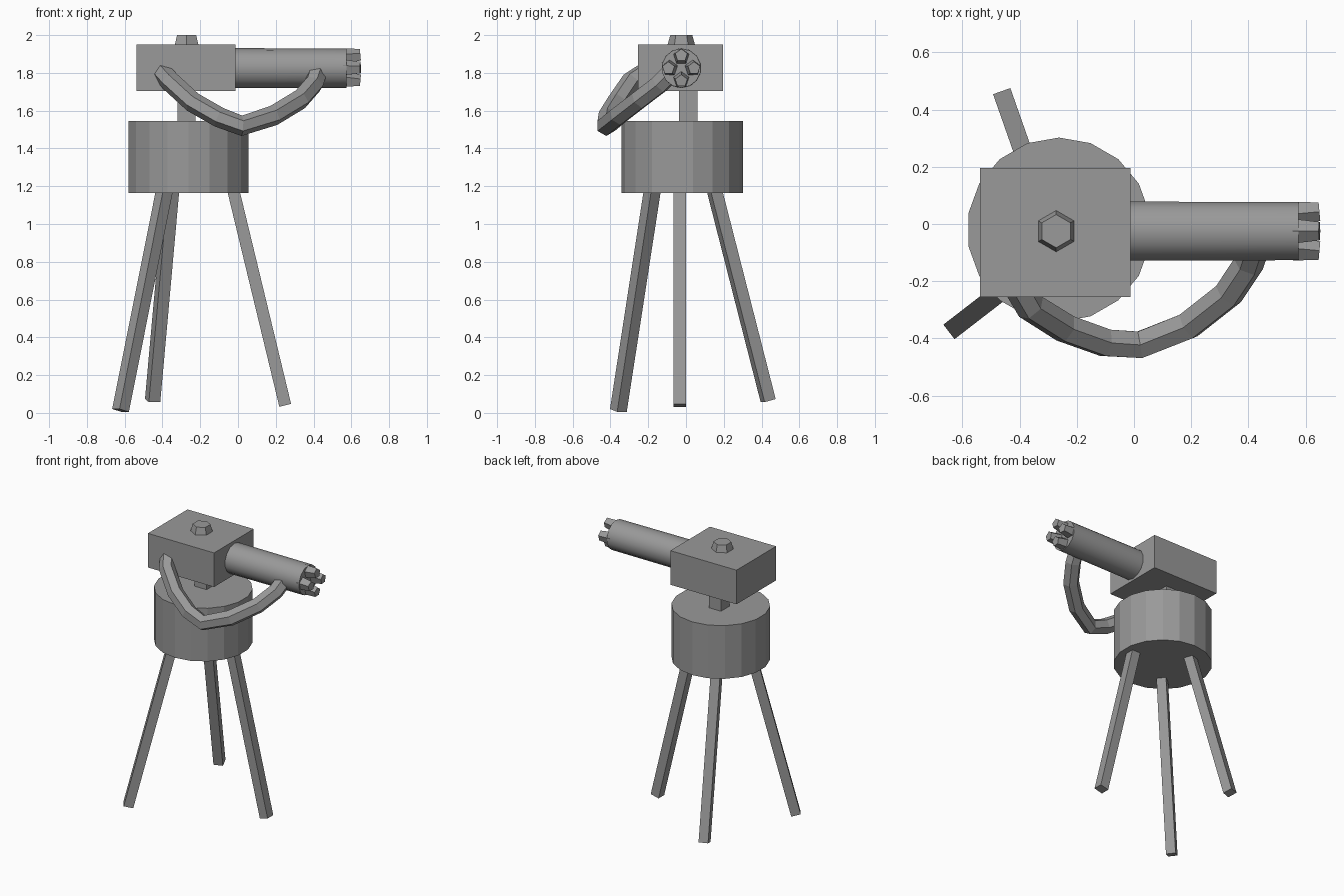
import bpy
import math
from mathutils import Vector, Matrix

cube = bpy.data.objects.get("Cube")
if cube:
    bpy.data.objects.remove(cube, do_unlink=True)

GREY = (0.32, 0.32, 0.32, 1)
metal = bpy.data.materials.new("plain grey")
metal.use_nodes = True
metal.diffuse_color = GREY
metal.node_tree.nodes["Principled BSDF"].inputs["Base Color"].default_value = GREY


def finish(name):
    obj = bpy.context.object
    obj.name = name
    obj.data.materials.append(metal)
    return obj


def box(name, low, high):
    low, high = Vector(low), Vector(high)
    bpy.ops.mesh.primitive_cube_add(size=1, location=(low + high) / 2)
    obj = finish(name)
    obj.scale = high - low
    return obj


def tapered(name, start, end, r1, r2, sides):
    start, end = Vector(start), Vector(end)
    axis = end - start
    bpy.ops.mesh.primitive_cone_add(vertices=sides, radius1=r1, radius2=r2, depth=axis.length)
    obj = finish(name)
    obj.matrix_world = Matrix.Translation((start + end) / 2) @ axis.to_track_quat("Z", "Y").to_matrix().to_4x4()
    return obj


def leg(name, foot, top, width=0.064):
    # Square bar whose sides face along the outward splay
    foot, top = Vector(foot), Vector(top)
    z = (top - foot).normalized()
    x = z.cross(Vector((0, 0, 1))).normalized()
    y = z.cross(x)
    bpy.ops.mesh.primitive_cube_add(size=1)
    obj = finish(name)
    turn = Matrix((x, y, z)).transposed().to_4x4()
    size = Matrix.Diagonal((width, width, (top - foot).length, 1))
    obj.matrix_world = Matrix.Translation((foot + top) / 2) @ turn @ size


# Tripod
leg("left_leg", (0.25, -0.033, 0.04), (-0.03, -0.033, 1.2))
leg("front_right_leg", (-0.622, -0.358, 0.013), (-0.385, -0.175, 1.2))
leg("back_leg", (-0.452, 0.435, 0.065), (-0.35, 0.145, 1.2))

# Drum, neck, housing and top knob
tapered("drum", (-0.262, -0.02, 1.163), (-0.262, -0.02, 1.545), 0.322, 0.322, 18)
box("neck", (-0.32, -0.036, 1.5), (-0.225, 0.06, 1.75))
box("housing", (-0.538, -0.255, 1.705), (-0.012, 0.195, 1.95))
tapered("top_knob", (-0.272, -0.025, 1.94), (-0.272, -0.025, 2.0), 0.075, 0.058, 6)

# Barrel with four blunt prongs round its muzzle
tapered("barrel", (-0.03, -0.025, 1.825), (0.575, -0.025, 1.825), 0.106, 0.104, 14)
bpy.ops.object.shade_smooth_by_angle(angle=math.radians(30))
for i in range(4):
    a = i * math.pi / 2
    y, z = math.cos(a), math.sin(a)
    tapered(f"muzzle_prong_{i + 1}",
            (0.56, -0.025 + 0.06 * y, 1.825 + 0.06 * z),
            (0.648, -0.025 + 0.068 * y, 1.825 + 0.068 * z), 0.045, 0.034, 5)

# Bent tube handle from housing to barrel
path = [(-0.40, -0.22, 1.80), (-0.36, -0.29, 1.755), (-0.24, -0.365, 1.645),
        (-0.10, -0.415, 1.565), (0.02, -0.422, 1.52), (0.19, -0.355, 1.575),
        (0.33, -0.245, 1.66), (0.40, -0.14, 1.74), (0.42, -0.08, 1.80)]
curve = bpy.data.curves.new("handle", "CURVE")
curve.dimensions = "3D"
curve.bevel_depth = 0.054
curve.bevel_resolution = 1
curve.use_fill_caps = True
spline = curve.splines.new("POLY")
spline.points.add(len(path) - 1)
for point, co in zip(spline.points, path):
    point.co = (*co, 1)
spline.use_smooth = False
curve.materials.append(metal)
handle = bpy.data.objects.new("handle", curve)
bpy.context.collection.objects.link(handle)
